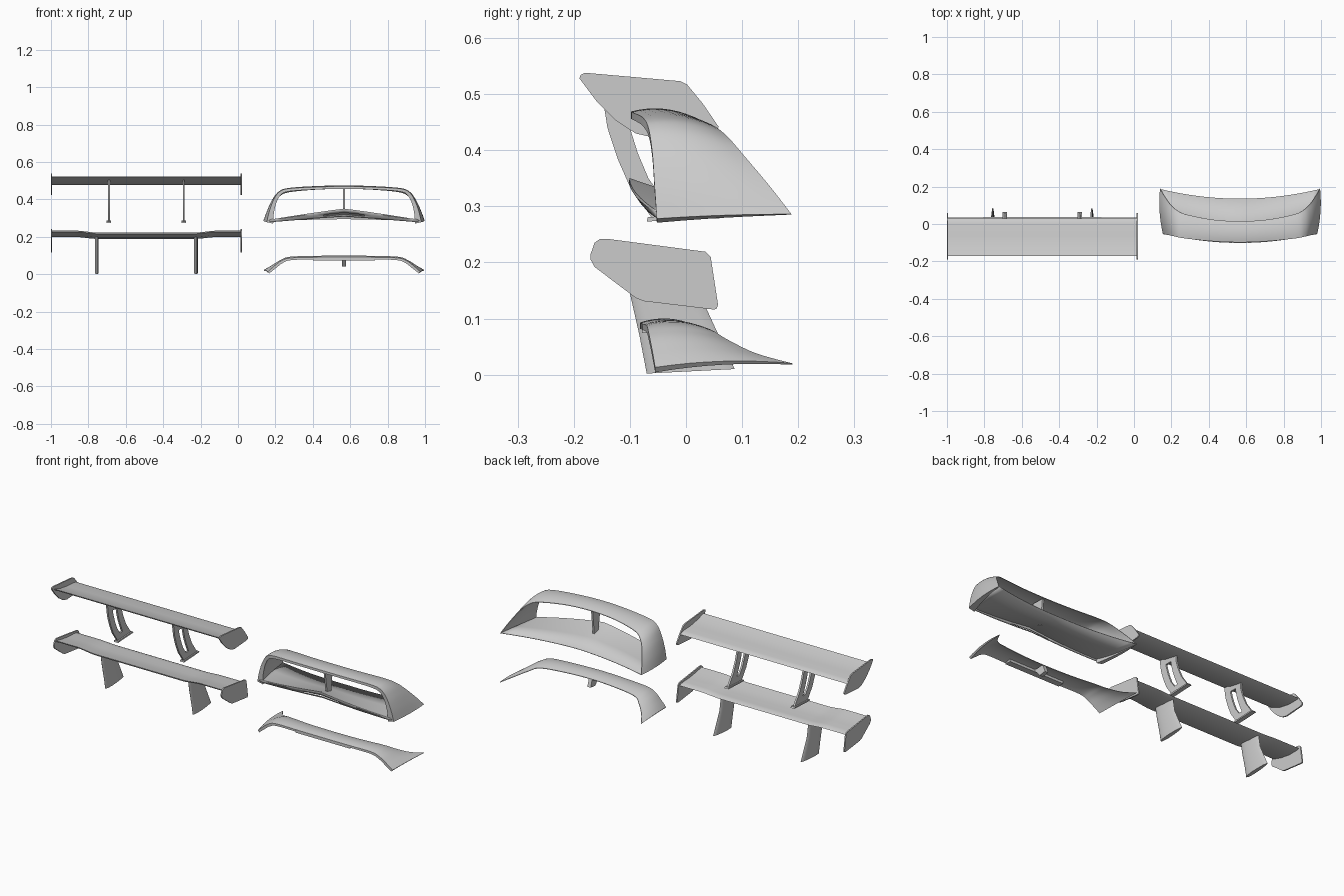
import bpy, bmesh, math
from mathutils import Vector

WING_X, HOOP_X = -0.49, 0.567


def finish(name, bm, angle=35):
    bmesh.ops.remove_doubles(bm, verts=bm.verts, dist=1e-5)
    bmesh.ops.recalc_face_normals(bm, faces=bm.faces)
    me = bpy.data.meshes.new(name)
    bm.to_mesh(me)
    bm.free()
    ob = bpy.data.objects.new(name, me)
    bpy.context.collection.objects.link(ob)
    bpy.ops.object.select_all(action='DESELECT')
    ob.select_set(True)
    bpy.context.view_layer.objects.active = ob
    bpy.ops.object.shade_smooth_by_angle(angle=math.radians(angle))
    return ob


def loft(name, rings, angle=35):
    """Skin closed rings and cap both ends."""
    bm = bmesh.new()
    vs = [[bm.verts.new(p) for p in r] for r in rings]
    n = len(rings[0])
    for a, b in zip(vs, vs[1:]):
        for i in range(n):
            bm.faces.new((a[i], a[(i + 1) % n], b[(i + 1) % n], b[i]))
    bm.faces.new(vs[0])
    bm.faces.new(vs[-1][::-1])
    return finish(name, bm, angle)


def plate(name, x, pts, t):
    """Flat plate from a y-z outline, t thick in x."""
    return loft(name, [[(x + s * t / 2, y, z) for y, z in pts] for s in (-1, 1)])


def spline(pts, steps):
    """Catmull-Rom through n-dimensional points."""
    out = []
    for i in range(len(pts) - 1):
        p0, p1 = pts[max(i - 1, 0)], pts[i]
        p2, p3 = pts[i + 1], pts[min(i + 2, len(pts) - 1)]
        for k in range(steps):
            t = k / steps
            out.append([0.5 * (2 * b + (c - a) * t + (2 * a - 5 * b + 4 * c - d) * t * t
                               + (3 * b - a - 3 * c + d) * t ** 3)
                        for a, b, c, d in zip(p0, p1, p2, p3)])
    return out + [list(pts[-1])]


def box(name, c, size):
    bm = bmesh.new()
    bmesh.ops.create_cube(bm, size=1)
    for v in bm.verts:
        v.co = Vector(c) + Vector(v.co[i] * size[i] for i in range(3))
    return finish(name, bm)


# Upper wing: constant section blade
sec = [(-0.17, 0.522), (-0.12, 0.506), (-0.06, 0.496), (0.0, 0.493), (0.02, 0.488),
       (0.03, 0.481), (0.02, 0.477), (-0.04, 0.477), (-0.11, 0.491), (-0.168, 0.516)]
loft("upper_wing_blade", [[(WING_X + s * 0.508, y, z) for y, z in sec] for s in (-1, 1)], 25)

# Lower wing: centre section dips below the outer sections
outer = [(-0.155, 0.233), (-0.10, 0.222), (-0.05, 0.215), (0.0, 0.213), (0.025, 0.209),
         (0.035, 0.203), (0.02, 0.199), (-0.04, 0.199), (-0.10, 0.21), (-0.153, 0.227)]
centre = [(-0.155, 0.223), (-0.10, 0.211), (-0.05, 0.205), (0.0, 0.205), (0.025, 0.203),
          (0.037, 0.197), (0.02, 0.191), (-0.04, 0.189), (-0.10, 0.197), (-0.153, 0.216)]
rings = []
for i in range(-34, 35):
    d = i / 34 * 0.508
    f = min(max((abs(d) - 0.26) / 0.12, 0), 1)
    f = f * f * (3 - 2 * f)
    rings.append([(WING_X + d, a[0] + (b[0] - a[0]) * f, a[1] + (b[1] - a[1]) * f)
                  for a, b in zip(centre, outer)])
loft("lower_wing_blade", rings, 25)

# End plates
upper_end = [(-0.19, 0.528), (-0.188, 0.534), (-0.18, 0.538), (-0.10, 0.531), (-0.01, 0.523),
             (0.002, 0.517), (0.03, 0.483), (0.058, 0.442), (0.055, 0.434), (0.045, 0.43),
             (-0.06, 0.423), (-0.09, 0.43), (-0.125, 0.453), (-0.16, 0.488)]
lower_end = [(-0.17, 0.205), (-0.17, 0.215), (-0.163, 0.235), (-0.153, 0.242), (-0.14, 0.242),
             (0.035, 0.219), (0.044, 0.21), (0.057, 0.125), (0.055, 0.118), (0.05, 0.116),
             (-0.075, 0.131), (-0.09, 0.137), (-0.163, 0.192)]
for side, s in (("left", -1), ("right", 1)):
    plate("upper_end_plate_" + side, WING_X + s * 0.507, upper_end, 0.007)
    plate("lower_end_plate_" + side, WING_X + s * 0.507, lower_end, 0.007)

# Upper wing posts: curved plate with a slot, on a small foot
rim = [(-0.15, 0.503), (-0.14, 0.44), (-0.122, 0.385), (-0.10, 0.335), (-0.06, 0.278),
       (0.055, 0.282), (0.01, 0.345), (-0.015, 0.40), (-0.03, 0.45), (-0.03, 0.482)]
slot = [(-0.105, 0.462), (-0.10, 0.44), (-0.086, 0.395), (-0.067, 0.35), (-0.042, 0.315),
        (-0.02, 0.315), (-0.035, 0.35), (-0.054, 0.40), (-0.064, 0.44), (-0.068, 0.462)]
for side, s in (("left", -1), ("right", 1)):
    x = WING_X + s * 0.2
    bm = bmesh.new()
    n = len(rim)
    v = [[bm.verts.new((x + t, y, z)) for y, z in loop]
         for t, loop in ((-0.005, rim), (0.005, rim), (0.005, slot), (-0.005, slot))]
    for a, b in zip(v, v[1:] + v[:1]):
        for i in range(n):
            bm.faces.new((a[i], a[(i + 1) % n], b[(i + 1) % n], b[i]))
    finish("upper_post_" + side, bm)
    plate("upper_post_foot_" + side, x, [(-0.07, 0.273), (0.065, 0.279),
                                         (0.06, 0.286), (-0.068, 0.281)], 0.024)

# Lower wing posts: lens section, raked
post_levels = [(-0.07, 0.002, 0.087, 0.01), (-0.083, 0.07, 0.056, 0.075),
               (-0.10, 0.145, 0.033, 0.125), (-0.11, 0.205, 0.02, 0.2)]
for side, s in (("left", -1), ("right", 1)):
    rings = []
    for ya, za, yb, zb in post_levels:
        ring = []
        for k in range(16):
            a = math.tau * k / 16
            t = 0.5 - 0.5 * math.cos(a)
            w = 0.011 * math.sin(a) * (1.15 - 0.4 * t)
            ring.append((WING_X + s * 0.265 + w, ya + (yb - ya) * t, za + (zb - za) * t))
        rings.append(ring)
    loft("lower_post_" + side, rings, 50)


def arch(name, half):
    """Arched blade. Stations: trailing x,y,z, leading x,y,z, edge thickness."""
    def flip(p):
        return (-p[0], p[1], p[2], -p[3], p[4], p[5], p[6])
    st = spline(half + [flip(p) for p in half[-2::-1]], 6)
    rings = []
    for i, p in enumerate(st):
        a, b = st[max(i - 1, 0)], st[min(i + 1, len(st) - 1)]
        tx, tz = b[0] - a[0], b[2] - a[2]
        n = Vector((tz, 0, -tx)).normalized()
        T, L, th = Vector(p[:3]), Vector(p[3:6]), p[6]
        top, low = [], []
        for k in range(9):
            t = k / 8
            q = T.lerp(L, t) + n * 0.04 * t * (1 - t)
            top.append(q)
            low.append(q - n * (0.003 + (th - 0.003) * (1 - t) ** 0.8))
        rings.append([(q.x + HOOP_X, q.y, q.z) for q in top + low[::-1]])
    return loft(name, rings, 40)


# Upper hoop spoiler: arched blade, ducktail base with light slot, strut
arch("hoop_blade", [(0.413, -0.052, 0.278, 0.428, 0.188, 0.286, 0.035),
                    (0.400, -0.056, 0.335, 0.405, 0.150, 0.335, 0.026),
                    (0.378, -0.060, 0.395, 0.376, 0.108, 0.385, 0.02),
                    (0.347, -0.067, 0.440, 0.342, 0.076, 0.422, 0.018),
                    (0.295, -0.077, 0.458, 0.290, 0.052, 0.442, 0.015),
                    (0.150, -0.092, 0.466, 0.150, 0.024, 0.455, 0.013),
                    (0, -0.098, 0.469, 0, 0.015, 0.459, 0.013)])
mid = [(0.135, 0.296), (0.02, 0.314), (-0.06, 0.335), (-0.10, 0.349), (-0.10, 0.344),
       (-0.091, 0.329), (-0.085, 0.319), (-0.077, 0.309)]
end = [(0.427, 0.187, 0.287), (0.416, 0.08, 0.286), (0.406, -0.02, 0.288), (0.403, -0.05, 0.29),
       (0.403, -0.051, 0.288), (0.403, -0.051, 0.285), (0.403, -0.05, 0.282), (0.403, -0.048, 0.278)]
bm = bmesh.new()
grid = []
for i in range(-11, 12):
    u = i / 11
    f, g = u * u, abs(u) ** 1.1
    grid.append([bm.verts.new((HOOP_X + u * e[0], m[0] + (e[1] - m[0]) * f,
                               m[1] + (e[2] - m[1]) * g)) for m, e in zip(mid, end)])
for i in range(22):
    for j in range(7):
        if j == 5 and 8 <= i <= 13:
            continue  # light slot
        bm.faces.new((grid[i][j], grid[i + 1][j], grid[i + 1][j + 1], grid[i][j + 1]))
base = finish("hoop_base", bm, 40)
sol = base.modifiers.new("thickness", 'SOLIDIFY')
sol.thickness = 0.003
sol.offset = 0
plate("hoop_strut", HOOP_X, [(-0.065, 0.458), (0.005, 0.456), (-0.01, 0.318), (-0.045, 0.33)], 0.01)

# Low spoiler: shallow arched blade, light housing, bracket
arch("low_blade", [(0.408, -0.055, 0.013, 0.428, 0.19, 0.02, 0.012),
                   (0.375, -0.060, 0.042, 0.385, 0.125, 0.038, 0.014),
                   (0.335, -0.066, 0.072, 0.335, 0.075, 0.062, 0.014),
                   (0.285, -0.070, 0.087, 0.285, 0.045, 0.08, 0.012),
                   (0.150, -0.078, 0.091, 0.150, 0.025, 0.085, 0.011),
                   (0, -0.082, 0.093, 0, 0.018, 0.087, 0.011)])
box("low_light_housing", (HOOP_X, -0.061, 0.081), (0.33, 0.034, 0.013))
plate("low_bracket", HOOP_X, [(-0.05, 0.086), (0.015, 0.088), (0.03, 0.045), (-0.01, 0.04)], 0.02)
